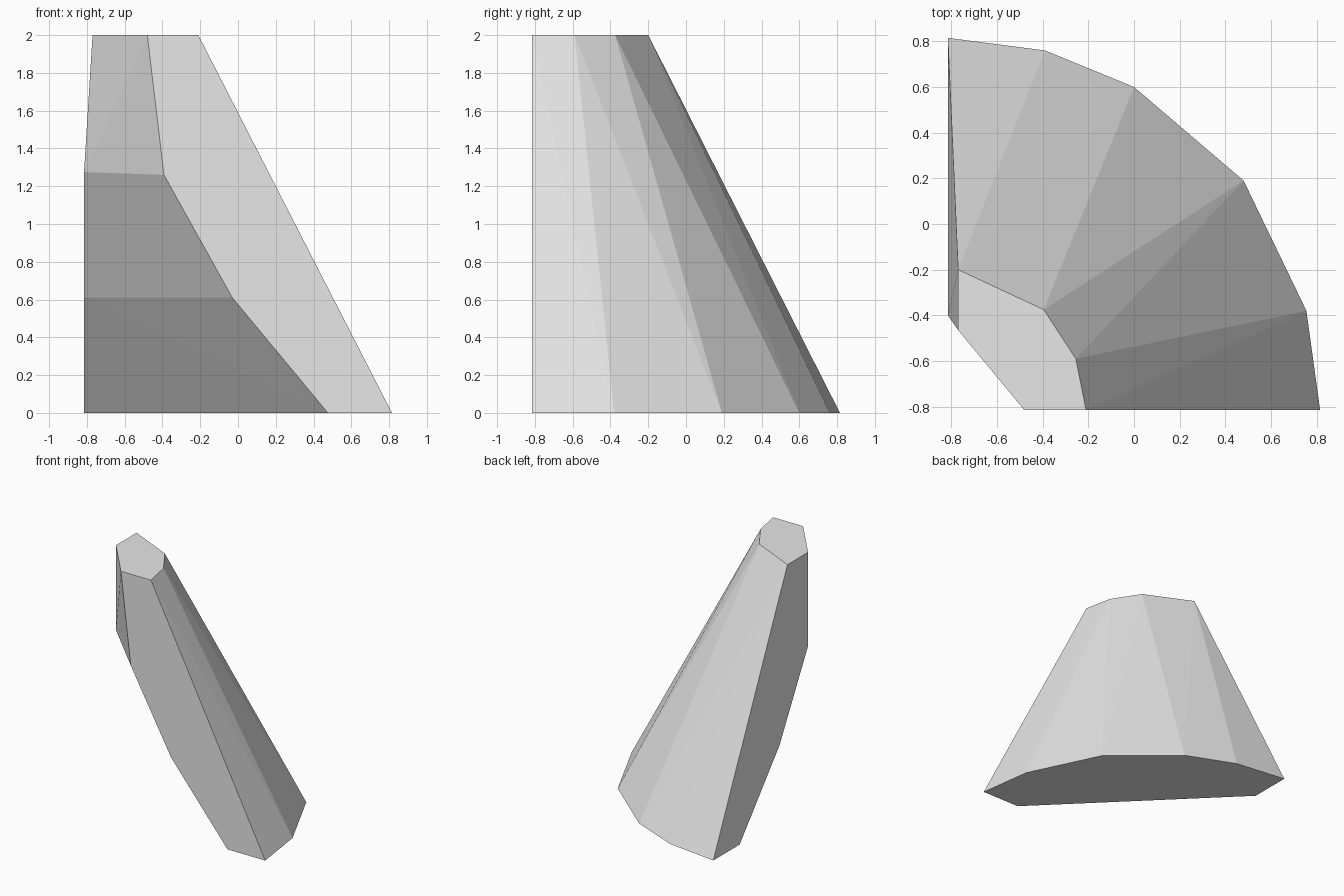
import bpy, bmesh, math

cube = bpy.data.objects.get("Cube")
if cube:
    bpy.data.objects.remove(cube, do_unlink=True)

EDGE = -0.815  # plane of the two flat cut sides

# Flat grey material
grey = bpy.data.materials.new("light grey")
grey.use_nodes = True
colour = (0.8, 0.8, 0.8, 1)
grey.diffuse_color = colour
grey.node_tree.nodes["Principled BSDF"].inputs["Base Color"].default_value = colour

# Curved outer foot, on the ground
foot = [(EDGE, 0.815), (-0.39, 0.76), (0, 0.6),
        (0.48, 0.19), (0.755, -0.38), (0.815, EDGE)]
# Six-sided flat top
top = [(-0.77, -0.2), (-0.395, -0.375), (-0.255, -0.59),
       (-0.21, EDGE), (-0.48, EDGE), (-0.77, -0.465)]
# Stepped inner side: reach along each cut side, and height
inner = [(0.476, 0.476, 0), (-0.03, -0.035, 0.61), (-0.392, -0.4, 1.26)]

points = [(x, y, 0) for x, y in foot] + [(x, y, 2) for x, y in top]
for along_x, along_y, z in inner:
    points += [(along_x, EDGE, z), (EDGE, along_y, z + (0.015 if z > 1 else 0))]

# Faceted solid wrapped around the outlines
bm = bmesh.new()
for p in points:
    bm.verts.new(p)
hull = bmesh.ops.convex_hull(bm, input=bm.verts[:])
spare = [g for g in hull["geom_interior"] if isinstance(g, bmesh.types.BMVert)]
bmesh.ops.delete(bm, geom=spare, context='VERTS')
bmesh.ops.dissolve_limit(bm, angle_limit=math.radians(0.3),
                         verts=bm.verts[:], edges=bm.edges[:])
bmesh.ops.recalc_face_normals(bm, faces=bm.faces[:])

mesh = bpy.data.meshes.new("tapered_wedge")
bm.to_mesh(mesh)
bm.free()
mesh.materials.append(grey)
wedge = bpy.data.objects.new("tapered_wedge", mesh)
bpy.context.collection.objects.link(wedge)
